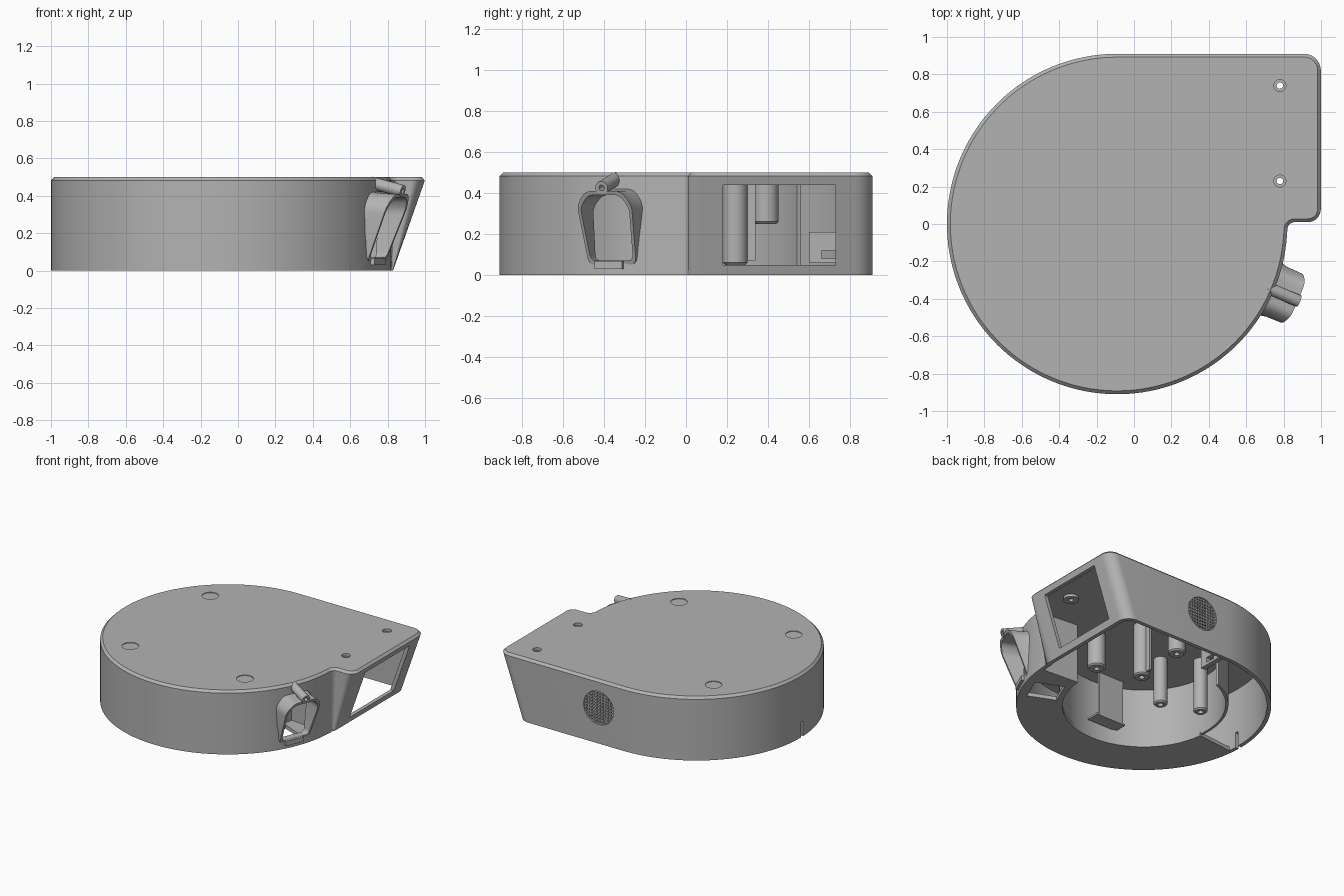
import bpy, bmesh, math
from mathutils import Vector, Matrix

if "Cube" in bpy.data.objects:
    bpy.data.objects.remove(bpy.data.objects["Cube"])

grey = bpy.data.materials.new("plain grey")
grey.use_nodes = True
grey.diffuse_color = (0.45, 0.45, 0.45, 1)
grey.node_tree.nodes["Principled BSDF"].inputs["Base Color"].default_value = (0.45, 0.45, 0.45, 1)

CX, R, H, WALL = -0.09, 0.91, 0.5, 0.03


def loft(name, loops, caps=True, closed=False):
    """Skin a row of equal loops of points into one object."""
    bm = bmesh.new()
    rows = [[bm.verts.new(p) for p in loop] for loop in loops]
    pairs = list(zip(rows, rows[1:]))
    if closed:
        pairs.append((rows[-1], rows[0]))
    for a, b in pairs:
        for i in range(len(a)):
            j = (i + 1) % len(a)
            bm.faces.new((a[i], a[j], b[j], b[i]))
    if caps and not closed:
        bm.faces.new(rows[0])
        bm.faces.new(rows[-1])
    bmesh.ops.recalc_face_normals(bm, faces=bm.faces)
    mesh = bpy.data.meshes.new(name)
    bm.to_mesh(mesh)
    bm.free()
    ob = bpy.data.objects.new(name, mesh)
    bpy.context.collection.objects.link(ob)
    mesh.materials.append(grey)
    return ob


def circle(x, y, z, r, n=32):
    return [(x + r * math.cos(k * math.tau / n), y + r * math.sin(k * math.tau / n), z) for k in range(n)]


def box(name, x, y, z, place=Matrix()):
    rect = [(x[0], y[0]), (x[1], y[0]), (x[1], y[1]), (x[0], y[1])]
    return loft(name, [[place @ Vector((a, b, c)) for a, b in rect] for c in z])


def post(name, x, y, z0, z1, r, hole):
    """Round post with a blind screw hole in its lower end."""
    return loft(name, [circle(x, y, z, s) for z, s in
                       ((z1, r), (z0 + 0.01, r), (z0, r - 0.01), (z0, hole), (z0 + 0.1, hole))])


def cut(target, cutter):
    mod = target.modifiers.new("cut", "BOOLEAN")
    mod.operation, mod.solver, mod.object = "DIFFERENCE", "EXACT", cutter
    bpy.context.view_layer.objects.active = target
    bpy.ops.object.modifier_apply(modifier=mod.name)
    bpy.data.objects.remove(cutter)


def arc(cx, cy, r, a, b, n):
    return [(cx + r * math.cos(math.radians(a + (b - a) * k / n)),
             cy + r * math.sin(math.radians(a + (b - a) * k / n))) for k in range(n + 1)]


def outline(z, d):
    """Round body running into a square spout whose end leans outwards."""
    f = 0.05 + 0.95 * min(z / 0.485, 1)
    base = 0.82 - d
    pts = arc(CX, 0, R - d, 90, 356, 110)
    front = arc(0.86, -0.03, 0.04 + d, 180, 90, 8) + arc(0.93, 0.08, 0.07 - d, -90, 0, 8)
    pts += [(base + f * (x - base), y) for x, y in front]
    pts += [(x - (1 - f) * 0.18, y) for x, y in arc(0.91, R - 0.09, 0.09 - d, 0, 90, 10)]
    return [(x, y, z) for x, y in pts]


# Hollow body with a bevelled top rim, open underneath
body = loft("body_shell", [outline(H - WALL, WALL), outline(0, WALL), outline(0, 0),
                           outline(H - 0.018, 0), outline(H, 0.018)])

# Window in the leaning end of the spout
cut(body, box("window_cutter", (0.7, 1.1), (0.18, 0.73), (0.05, 0.44)))

# Countersunk screw holes with bosses, and shallow pads in the top
for y in (0.23, 0.74):
    cut(body, loft("screw_cutter", [circle(0.78, y, z, r) for z, r in
                                    ((0.4, 0.017), (0.48, 0.017), (0.48, 0.032), (0.52, 0.032))]))
    loft("screw_boss", [circle(0.78, y, z, r) for z, r in
                        ((0.475, 0.018), (0.45, 0.018), (0.45, 0.055), (0.475, 0.055))], closed=True)
for a in (135, 227, 315):
    x, y = arc(CX, 0, 0.71, a, a, 1)[0]
    cut(body, loft("pad_cutter", [circle(x, y, z, 0.06) for z in (0.495, 0.52)]))

# Cable notch
turn = Matrix.Translation((CX, 0, 0)) @ Matrix.Rotation(math.radians(181), 4, "Z")
cut(body, box("notch_cutter", (0.8, 1), (-0.014, 0.014), (-0.1, 0.12), turn))

# Round grille in the back wall
GX, GZ, GR = 0.125, 0.28, 0.13
cut(body, loft("grille_cutter", [[(x, y, z + GZ) for x, z, _ in circle(GX, 0, 0, GR, 40)] for y in (0.8, 1)]))
for k in range(-5, 6):
    o = k * 0.024
    w = math.sqrt(GR ** 2 - o ** 2) + 0.004
    box("grille_upright", (GX + o - 0.005, GX + o + 0.005), (0.886, 0.9), (GZ - w, GZ + w))
    box("grille_crossbar", (GX - w, GX + w), (0.888, 0.902), (GZ + o - 0.005, GZ + o + 0.005))


# Floor ring around the front half, and the longer inner wall of the channel
def curved_bar(name, r0, r1, z0, z1, a, b):
    loops = []
    for k in range(61):
        t = math.radians(a + (b - a) * k / 60)
        loops.append([(CX + r * math.cos(t), r * math.sin(t), z)
                      for r, z in ((r0, z0), (r1, z0), (r1, z1), (r0, z1))])
    return loft(name, loops)


floor = curved_bar("floor_ring", 0.58, 0.895, 0.0, 0.03, 186, 356)
curved_bar("inner_wall", 0.585, 0.605, 0.015, 0.48, 112, 356)
turn = Matrix.Translation((CX, 0, 0)) @ Matrix.Rotation(math.radians(355), 4, "Z")
box("channel_end", (0.59, 0.885), (-0.01, 0.01), (0.015, 0.48), turn)

# Port on the front right: local x points outwards
port = Matrix.Translation((CX, 0, 0)) @ Matrix.Rotation(math.radians(-23), 4, "Z")
corners = [Vector(c) for c in ((-0.13, 0.05), (0.12, 0.05), (0.145, 0.34), (0.1, 0.41), (-0.09, 0.41), (-0.145, 0.34))]
mid = Vector((0, 0.23))
profile = []
for i, c in enumerate(corners):
    a = c + (corners[i - 1] - c).normalized() * 0.035
    b = c + (corners[(i + 1) % 6] - c).normalized() * 0.035
    profile += [a.lerp(c, s / 5).lerp(c.lerp(b, s / 5), s / 5) for s in range(6)]


def port_loop(scale, depth=None, blend=1.0):
    loop = []
    for p in profile:
        q = mid + (p - mid) * scale
        u = 0.87 + (0.905 + 0.4 * (q.y - 0.05) - 0.87) * blend if depth is None else depth
        loop.append(port @ Vector((u, q.x, q.y)))
    return loop


cut(body, loft("port_cutter", [port_loop(0.89, 0.8), port_loop(0.89, 1.1)]))
loft("port_frame", [port_loop(0.89, 0.855), port_loop(0.89), port_loop(1.0), port_loop(1.01, None, 0.4),
                    port_loop(1.1, None, 0.0)], caps=False, closed=True)
cut(floor, box("outlet_cutter", (0.62, 0.84), (-0.1, 0.1), (-0.1, 0.1), port))

# Lugs above and below the port
start, end = Vector((0.87, 0, 0.47)), Vector((1.055, 0, 0.425))
lean = port @ Matrix.Translation(end) @ (end - start).to_track_quat("Z", "Y").to_matrix().to_4x4()
length = (end - start).length
loft("upper_lug", [[lean @ Vector(p) for p in circle(0, 0, z, r, 20)] for z, r in
                   ((-length, 0.033), (0, 0.033), (0, 0.014), (-0.05, 0.014))])
box("lower_lug", (0.86, 0.93), (-0.09, 0.055), (0.03, 0.068), port)

# Screw posts hanging inside
for x, y, z, r in ((0.13, 0.24, 0.05, 0.06), (-0.28, -0.04, 0.1, 0.05), (-0.51, 0.13, 0.05, 0.05),
                   (0.29, -0.07, 0.2, 0.065), (-0.07, 0.39, 0.25, 0.062)):
    post("screw_post", x, y, z, 0.48, r, 0.02)
box("post_rib", (0.12, 0.14), (0.24, 0.34), (0.07, 0.48))

# Board bracket at the front and slotted block at the back
box("bracket_plate", (-0.3, -0.04), (-0.56, -0.46), (0.12, 0.135))
box("bracket_upright", (-0.28, -0.06), (-0.47, -0.455), (0.12, 0.48))
block = box("slotted_block", (-0.16, -0.12), (0.6, 0.89), (0.06, 0.21))
cut(block, box("slot_cutter", (-0.2, 0), (0.66, 0.74), (0.08, 0.12)))

# Smooth the curves and keep the edges sharp
for ob in bpy.context.collection.objects:
    if ob.type == "MESH" and grey.name in ob.data.materials:
        bpy.ops.object.select_all(action="DESELECT")
        ob.select_set(True)
        bpy.context.view_layer.objects.active = ob
        bpy.ops.object.shade_smooth_by_angle(angle=math.radians(30))
